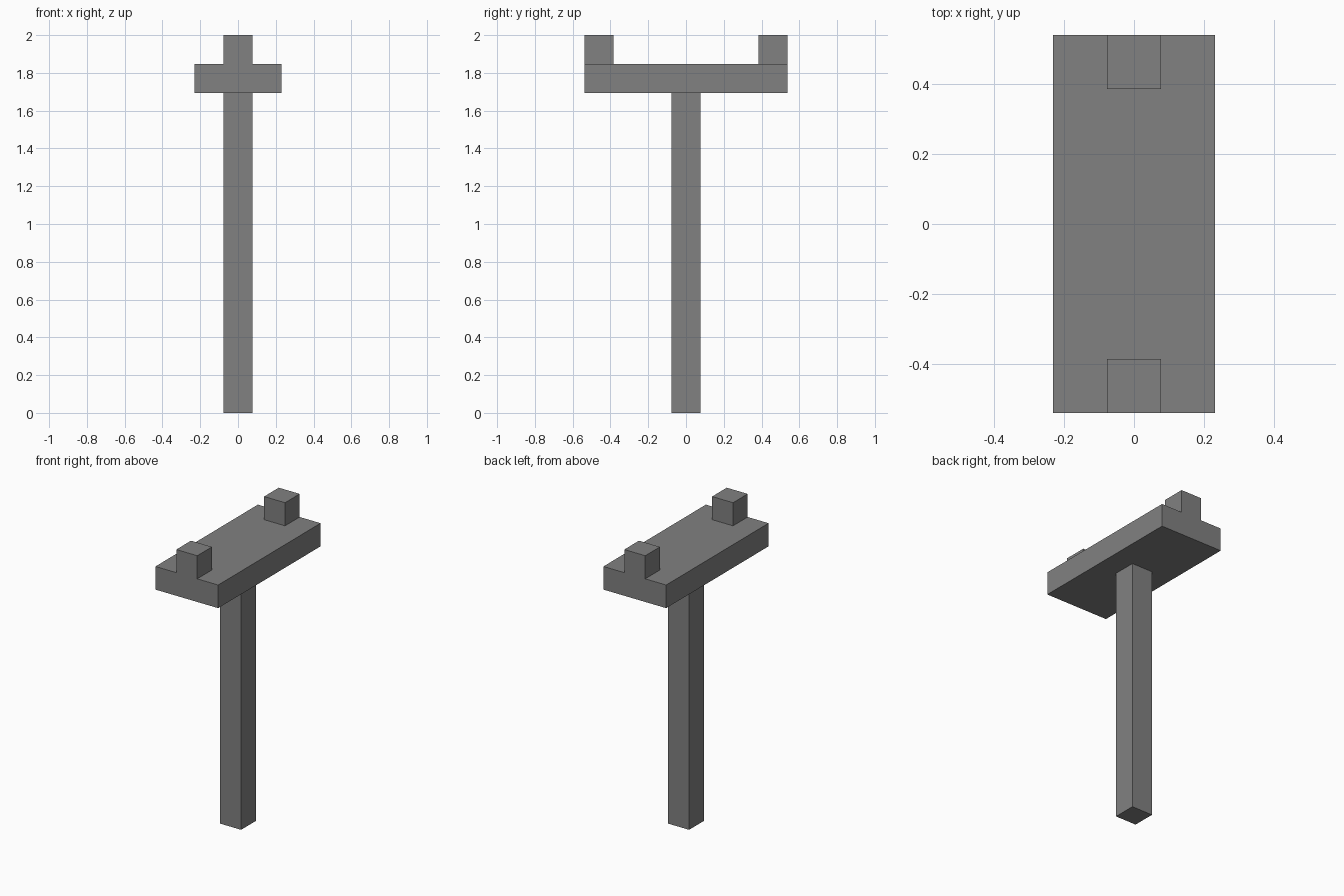
import bpy

# Remove the default cube
default = bpy.data.objects.get("Cube")
if default:
    bpy.data.objects.remove(default, do_unlink=True)

# Single flat grey
grey = bpy.data.materials.new("plain_grey")
grey.use_nodes = True
colour = (0.22, 0.22, 0.22, 1)
grey.diffuse_color = colour
grey.node_tree.nodes["Principled BSDF"].inputs["Base Color"].default_value = colour

U = 2 / 13  # block module: the whole model is thirteen blocks tall


def block(name, size, y, bottom):
    """Box with its size, y centre and underside given in block modules."""
    bpy.ops.mesh.primitive_cube_add(
        size=1, location=(0, y * U, (bottom + size[2] / 2) * U))
    obj = bpy.context.object
    obj.name = name
    obj.scale = [s * U for s in size]
    bpy.ops.object.transform_apply(location=False, rotation=False, scale=True)
    obj.data.materials.append(grey)
    return obj


# Upright post, flat platform and the two end stops
block("post", (1, 1, 11), 0, 0)
block("platform", (3, 7, 1), 0, 11)
for name, side in (("front_stop", -1), ("back_stop", 1)):
    block(name, (1, 1, 1), side * 3, 12)
